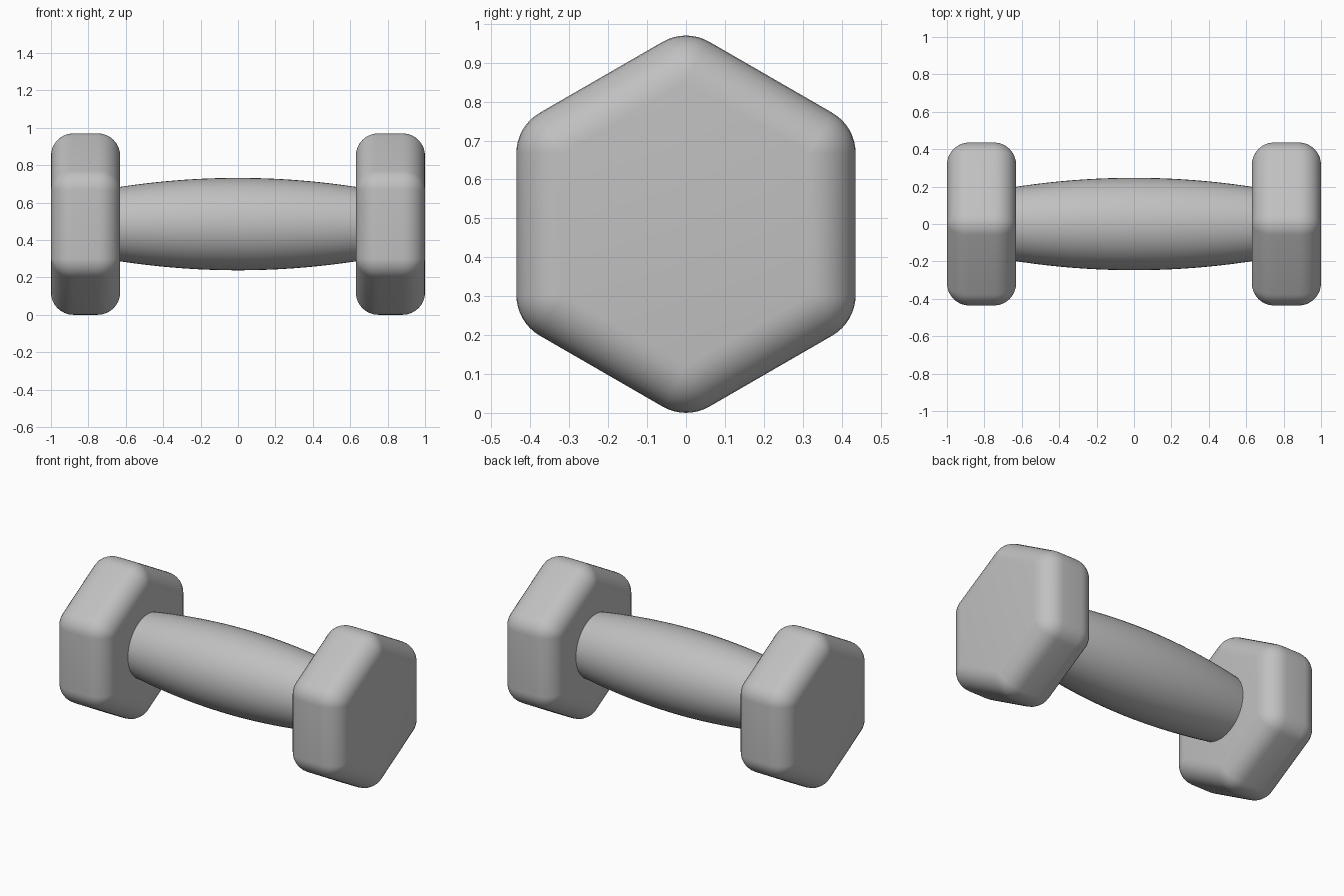
import bpy, bmesh
from math import sin, cos, pi, radians

cube = bpy.data.objects.get("Cube")
if cube:
    bpy.data.objects.remove(cube, do_unlink=True)

CENTRE_Z = 0.485
APOTHEM = 0.436
ROUND = 0.12      # edge rounding of the weights
STEPS = 8

grey = bpy.data.materials.new("grey")
grey.use_nodes = True
colour = (0.53, 0.53, 0.53, 1)
grey.diffuse_color = colour
grey.node_tree.nodes["Principled BSDF"].inputs["Base Color"].default_value = colour


def skin_loops(name, loops):
    """Join matching closed loops into a capped, smooth solid."""
    bm = bmesh.new()
    rings = [[bm.verts.new(p) for p in loop] for loop in loops]
    n = len(rings[0])
    for a, b in zip(rings, rings[1:]):
        for i in range(n):
            j = (i + 1) % n
            bm.faces.new((a[i], a[j], b[j], b[i]))
    bm.faces.new(rings[0])
    bm.faces.new(rings[-1])
    bmesh.ops.remove_doubles(bm, verts=bm.verts, dist=0.0001)
    bmesh.ops.recalc_face_normals(bm, faces=bm.faces)
    mesh = bpy.data.meshes.new(name)
    bm.to_mesh(mesh)
    bm.free()
    mesh.materials.append(grey)
    obj = bpy.data.objects.new(name, mesh)
    bpy.context.collection.objects.link(obj)
    bpy.ops.object.select_all(action='DESELECT')
    obj.select_set(True)
    bpy.context.view_layer.objects.active = obj
    bpy.ops.object.shade_smooth_by_angle(angle=radians(35))
    return obj


def hexagon(x, corner):
    """Hexagon in the yz plane, point up, with corners of the given radius."""
    core = (APOTHEM - ROUND) / cos(pi / 6)
    points = []
    for k in range(6):
        middle = pi / 2 + k * pi / 3
        for s in range(STEPS + 1):
            a = middle + (s / STEPS - 0.5) * pi / 3
            points.append((x, core * cos(middle) + corner * cos(a),
                           CENTRE_Z + core * sin(middle) + corner * sin(a)))
    return points


# Hexagonal weights, rounded on every edge
for name, side in (("left_weight", 1), ("right_weight", -1)):
    inner, outer = 0.63 + ROUND, 1 - ROUND
    angles = [i / STEPS * pi / 2 for i in range(STEPS + 1)]
    loops = [hexagon(side * (inner - ROUND * cos(a)), ROUND * sin(a)) for a in angles]
    loops += [hexagon(side * (outer + ROUND * sin(a)), ROUND * cos(a)) for a in angles]
    skin_loops(name, loops)

# Barrel-shaped handle, running a little way into the weights
loops = []
for i in range(25):
    x = -0.66 + 1.32 * i / 24
    r = 0.247 - 0.048 * (x / 0.63) ** 2
    loops.append([(x, r * cos(k * pi / 24), CENTRE_Z + r * sin(k * pi / 24))
                  for k in range(48)])
skin_loops("handle", loops)
